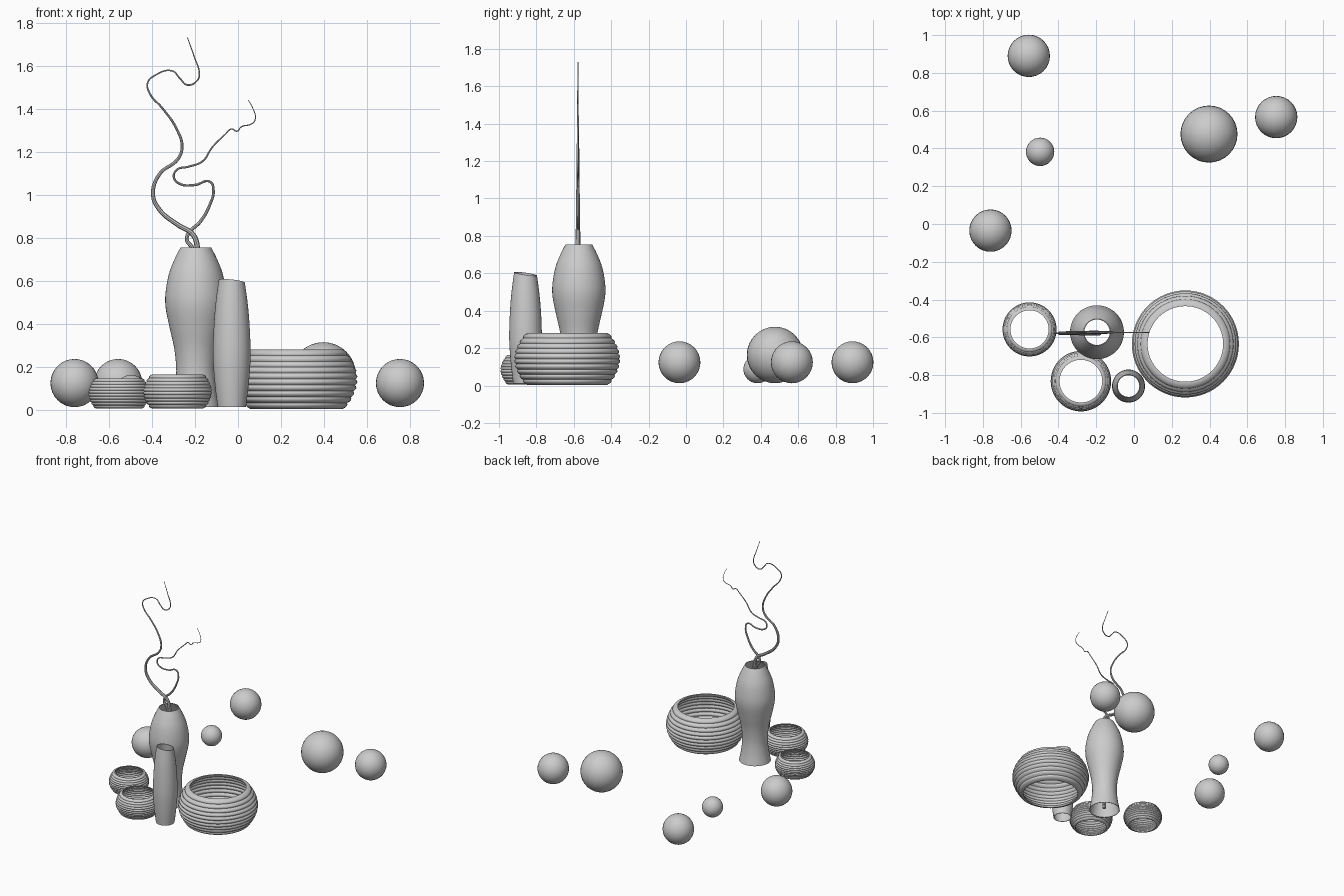
import bpy, math
from mathutils import Vector

if "Cube" in bpy.data.objects:
    bpy.data.objects.remove(bpy.data.objects["Cube"])

TAU = 2 * math.pi


def smooth_profile(pts, steps=5):
    """Catmull-Rom through (r, z) points."""
    p = [Vector(q) for q in [pts[0]] + pts + [pts[-1]]]
    out = []
    for a, b, c, d in zip(p, p[1:], p[2:], p[3:]):
        for i in range(steps):
            t = i / steps
            out.append(0.5 * (2 * b + (c - a) * t + (2 * a - 5 * b + 4 * c - d) * t * t
                              + (3 * b - a - 3 * c + d) * t ** 3))
    return [tuple(v) for v in out + [p[-1]]]


def lathe(name, outer, inner, loc, seg=48, slant=(0, 0), angle=40):
    """Spin an open-ended wall; slant tilts the upper rim."""
    loop = outer + inner[::-1]
    n, top = len(loop), max(z for _, z in loop)
    verts, faces = [], []
    for s in range(seg):
        a = TAU * s / seg
        for r, z in loop:
            x, y = r * math.cos(a), r * math.sin(a)
            verts.append((x, y, z + (slant[0] * x + slant[1] * y) * (z / top) ** 2))
        for i in range(n):
            j, t = (i + 1) % n, (s + 1) % seg
            faces.append((s * n + i, t * n + i, t * n + j, s * n + j))
    me = bpy.data.meshes.new(name)
    me.from_pydata(verts, [], faces)
    ob = bpy.data.objects.new(name, me)
    bpy.context.collection.objects.link(ob)
    ob.location = loc
    shade(ob, angle)
    return ob


def shade(ob, angle=40):
    bpy.ops.object.select_all(action='DESELECT')
    ob.select_set(True)
    bpy.context.view_layer.objects.active = ob
    bpy.ops.object.shade_smooth_by_angle(angle=math.radians(angle))


def vase(name, pts, loc, wall=0.004, slant=(0, 0)):
    outer = smooth_profile(pts)
    lathe(name, outer, [(r - wall, z) for r, z in outer], loc, slant=slant)


def coil_bowl(name, loc, scale, coils=10, sub=4):
    """Bulging open ring of stacked coils."""
    outer, inner = [], []
    for i in range(coils * sub + 1):
        t = i / (coils * sub)
        base = 0.212 + 0.063 * math.sin(math.pi * t) ** 0.85 if 0 < t < 1 else 0.212
        bump = 0.009 * abs(math.sin(math.pi * t * coils))
        outer.append(((base + bump) * scale, 0.278 * t * scale))
        inner.append(((base - 0.012 - bump) * scale, 0.278 * t * scale))
    lathe(name, outer, inner, loc, seg=64, angle=50)


def twig(name, pts, y, thick):
    """Tapered wavy stem in the xz plane."""
    cu = bpy.data.curves.new(name, 'CURVE')
    cu.dimensions, cu.bevel_depth = '3D', thick
    cu.bevel_resolution, cu.resolution_u, cu.use_fill_caps = 2, 8, True
    sp = cu.splines.new('BEZIER')
    sp.bezier_points.add(len(pts) - 1)
    for i, (p, (x, z)) in enumerate(zip(sp.bezier_points, pts)):
        p.co = (x, y, z)
        p.handle_left_type = p.handle_right_type = 'AUTO'
        p.radius = 1 - 0.85 * max(0, (z - 0.75) / (pts[-1][1] - 0.75)) ** 0.8
    ob = bpy.data.objects.new(name, cu)
    bpy.context.collection.objects.link(ob)
    bpy.ops.object.select_all(action='DESELECT')
    ob.select_set(True)
    bpy.context.view_layer.objects.active = ob
    bpy.ops.object.convert(target='MESH')
    shade(bpy.context.object)


# loose decorative balls
for i, (x, y, r) in enumerate([(-0.76, -0.035, 0.112), (-0.557, 0.89, 0.112), (-0.497, 0.382, 0.075),
                               (0.397, 0.476, 0.151), (0.753, 0.566, 0.112)]):
    bpy.ops.mesh.primitive_uv_sphere_add(segments=32, ring_count=16, radius=r, location=(x, y, r + 0.012))
    bpy.context.object.name = f"ball_{i + 1}"
    shade(bpy.context.object)

# coiled bowls
coil_bowl("large_bowl", (0.272, -0.635, 0.003), 1.0)
coil_bowl("small_bowl", (-0.553, -0.558, 0.006), 0.505)
coil_bowl("medium_bowl", (-0.281, -0.832, 0.006), 0.565)

# vases
vase("tall_vase", [(0.113, 0), (0.098, 0.08), (0.091, 0.17), (0.1, 0.27), (0.122, 0.37), (0.14, 0.46),
                   (0.141, 0.53), (0.125, 0.62), (0.098, 0.69), (0.071, 0.743)], (-0.196, -0.573, 0.012))
vase("slim_vase", [(0.066, 0), (0.078, 0.1), (0.086, 0.2), (0.087, 0.28), (0.083, 0.38), (0.075, 0.48),
                   (0.061, 0.585)], (-0.029, -0.858, 0.012), slant=(-0.1, -0.14))

# twigs
twig("tall_twig", [(-0.2, 0.03), (-0.19, 0.25), (-0.2, 0.5), (-0.19, 0.76), (-0.21, 0.815), (-0.28, 0.86),
                   (-0.365, 0.93), (-0.395, 1.0), (-0.365, 1.095), (-0.28, 1.165), (-0.26, 1.22),
                   (-0.285, 1.305), (-0.35, 1.4), (-0.41, 1.47), (-0.42, 1.52), (-0.385, 1.555),
                   (-0.305, 1.575), (-0.27, 1.54), (-0.235, 1.51), (-0.19, 1.53), (-0.18, 1.56),
                   (-0.205, 1.645), (-0.235, 1.73)], -0.578, 0.013)
twig("short_twig", [(-0.19, 0.05), (-0.205, 0.3), (-0.19, 0.55), (-0.215, 0.755), (-0.238, 0.79),
                    (-0.23, 0.82), (-0.175, 0.875), (-0.13, 0.955), (-0.114, 1.02), (-0.13, 1.06),
                    (-0.2, 1.045), (-0.27, 1.05), (-0.298, 1.08), (-0.285, 1.115), (-0.23, 1.13),
                    (-0.165, 1.155), (-0.12, 1.22), (-0.06, 1.28), (-0.03, 1.305), (-0.005, 1.295),
                    (0.015, 1.315), (0.065, 1.33), (0.08, 1.35), (0.065, 1.41), (0.047, 1.44)],
     -0.574, 0.01)
